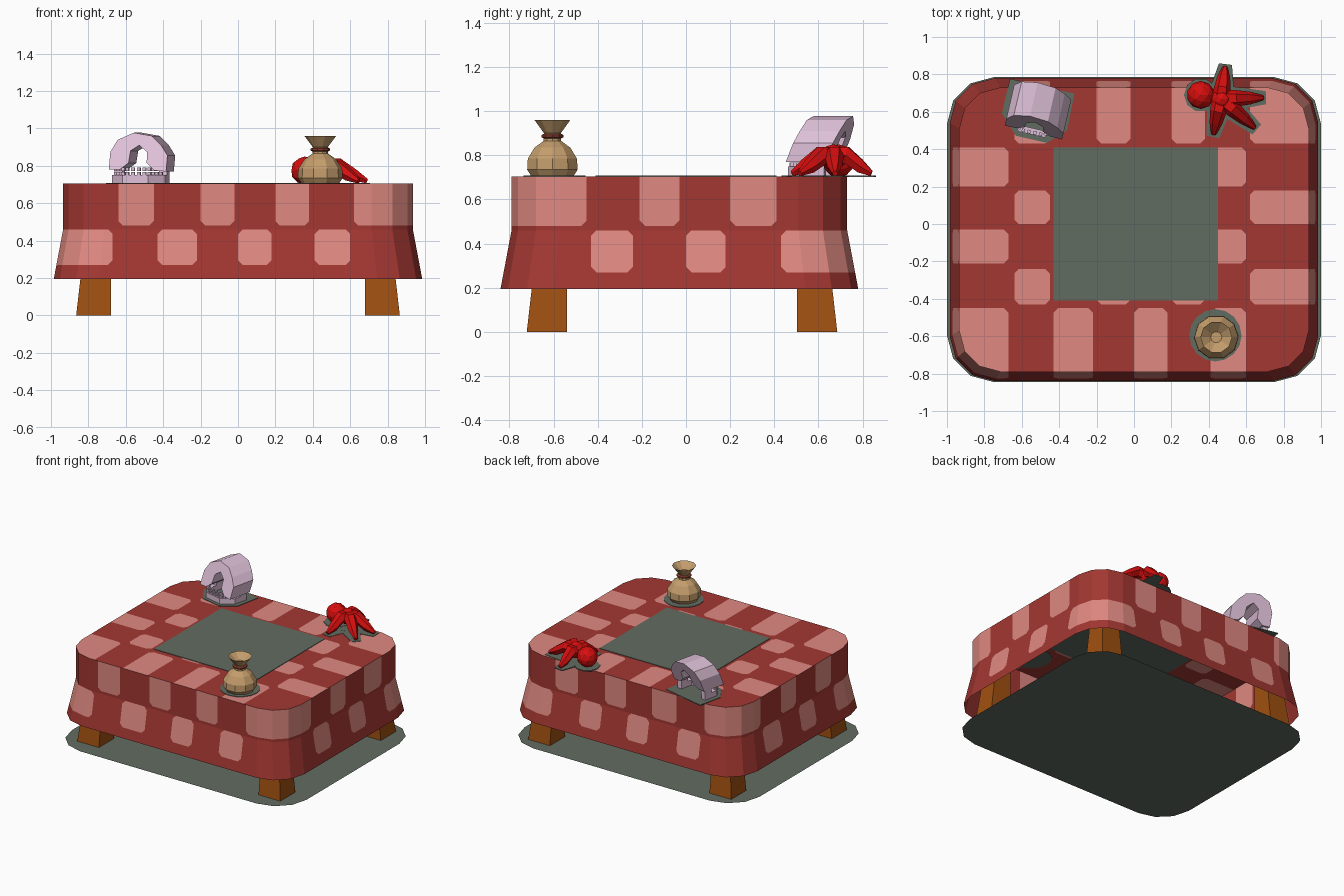
import bpy, bmesh, math
from mathutils import Vector, Matrix

if "Cube" in bpy.data.objects:
    bpy.data.objects.remove(bpy.data.objects["Cube"])


def material(name, r, g, b):
    lin = [((c / 255 + 0.055) / 1.055) ** 2.4 if c > 10 else c / 255 / 12.92 for c in (r, g, b)] + [1]
    m = bpy.data.materials.new(name)
    m.use_nodes = True
    m.diffuse_color = lin
    m.node_tree.nodes["Principled BSDF"].inputs["Base Color"].default_value = lin
    return m


cloth_red = material("cloth red", 163, 55, 50)
cloth_pink = material("cloth pink", 224, 137, 129)
shade_grey = material("shade grey", 97, 108, 97)
wood = material("wood brown", 160, 80, 16)
sack_tan = material("sack tan", 196, 157, 108)
cord = material("cord rust", 138, 62, 44)
bone = material("bone lilac", 222, 192, 216)
creature_red = material("creature red", 215, 14, 14)


def finish(bm, name, *mats, matrix=None, recalc=True):
    if recalc:
        bmesh.ops.recalc_face_normals(bm, faces=bm.faces[:])
    me = bpy.data.meshes.new(name)
    bm.to_mesh(me)
    bm.free()
    for m in mats:
        me.materials.append(m)
    ob = bpy.data.objects.new(name, me)
    if matrix:
        ob.matrix_world = matrix
    bpy.context.scene.collection.objects.link(ob)
    return ob


def loft(bm, rings, caps=(True, True)):
    """Join equal-length rings of points with quads."""
    rows = [[bm.verts.new(p) for p in ring] for ring in rings]
    n = len(rows[0])
    for a, b in zip(rows, rows[1:]):
        for i in range(n):
            bm.faces.new((a[i], a[(i + 1) % n], b[(i + 1) % n], b[i]))
    if caps[0]:
        bm.faces.new(rows[0][::-1])
    if caps[1]:
        bm.faces.new(rows[-1])


def prism(name, pts, z0, z1, mat, matrix=None):
    bm = bmesh.new()
    loft(bm, [[(x, y, z) for x, y in pts] for z in (z0, z1)])
    return finish(bm, name, mat, matrix=matrix)


def circle(cx, cy, r, n, z=None):
    out = [(cx + r * math.cos(t * math.tau / n), cy + r * math.sin(t * math.tau / n)) for t in range(n)]
    return out if z is None else [(x, y, z) for x, y in out]


def rounded_rect(hx, hy, r, cy, z):
    pts = []
    for q, (sx, sy) in enumerate(((1, 1), (-1, 1), (-1, -1), (1, -1))):
        for s in range(4):
            t = math.radians(90 * q + 30 * s)
            pts.append((sx * (hx - r) + r * math.cos(t), cy + sy * (hy - r) + r * math.sin(t), z))
    return pts


# Checked cloth: an open shell, cut along the check edges
TOP, MID_Y, ROUND = 0.705, -0.03, 0.025
XS = [(-9, -.67), (-.64, -.45), (-.43, -.22), (-.2, -.02), (0, .18), (.2, .38), (.41, .6), (.62, 9)]
YS = [(-9, -.45), (-.43, -.24), (-.21, -.03), (0, .18), (.2, .41), (.43, 9)]
ZS = [(.48, 9), (.27, .46)]
CELLS = (XS, YS, ZS)


def locate(v, cells):
    return next((i for i, (lo, hi) in enumerate(cells) if lo < v < hi), None)


def nearest_edges(f):
    """Surface axes and closest check edges, or None in a gap."""
    n, c = f.normal, f.calc_center_median()
    axes = (0, 1) if abs(n.z) > 0.9 else (0, 2) if abs(n.y) > abs(n.x) else (1, 2)
    edges = []
    for a in axes:
        i = locate(c[a], CELLS[a])
        if i is None:
            return None
        edges.append(min(CELLS[a][i], key=lambda e: abs(c[a] - e)))
    return axes, edges, [abs(c[a] - e) for a, e in zip(axes, edges)]


def is_light(f):
    near = nearest_edges(f)
    c = f.calc_center_median()
    i, j = locate(c.x, XS), locate(c.y, YS)
    if near is None or i is None or j is None or sum(near[2]) < ROUND:
        return False
    k = 0 if near[0] == (0, 1) else 1 + locate(c.z, ZS)
    return (i + j + k) % 2 == 0


bm = bmesh.new()
loft(bm, [rounded_rect(.985, .81, .24, MID_Y, .195), rounded_rect(.935, .76, .22, MID_Y, .46),
          rounded_rect(.935, .76, .22, MID_Y, TOP)], caps=(False, True))
for axis, cells in enumerate(CELLS):
    no = Vector([float(axis == a) for a in range(3)])
    for lo, hi in cells:
        for cut in (lo, lo + ROUND, hi - ROUND, hi):
            if abs(cut) < 2:
                bmesh.ops.bisect_plane(bm, geom=bm.verts[:] + bm.edges[:] + bm.faces[:], dist=1e-5,
                                       plane_co=no * cut, plane_no=no)
bm.normal_update()
# Clip the corners of each check
for f in bm.faces[:]:
    near = nearest_edges(f)
    if near and len(f.verts) == 4 and max(near[2]) < ROUND:
        axes, edges, _ = near
        vs = list(f.verts)
        a = min(range(4), key=lambda q: sum(abs(vs[q].co[ax] - e) for ax, e in zip(axes, edges)))
        bmesh.utils.face_split(f, vs[a - 1], vs[(a + 1) % 4])
bm.normal_update()
for f in bm.faces:
    f.material_index = int(is_light(f))
finish(bm, "tablecloth", cloth_red, cloth_pink, recalc=False)

# Legs, wider at the foot
for sx, side in ((-1, "right"), (1, "left")):
    for sy, end in ((-1, "front"), (1, "back")):
        bm = bmesh.new()
        rings = []
        for z, grow in ((.001, 0), (.7, .08)):
            x0, x1 = sx * .68, sx * (.865 - grow)
            y0, y1 = MID_Y * .6 + sy * .52, MID_Y * .6 + sy * (.703 - grow)
            rings.append([(x0, y0, z), (x1, y0, z), (x1, y1, z), (x0, y1, z)])
        loft(bm, rings)
        finish(bm, f"{end}_{side}_leg", wood)

# Grey shade plates on the floor and table top
LOW, HIGH = TOP - .003, TOP + .004
bm = bmesh.new()
bm.faces.new([bm.verts.new(p) for p in rounded_rect(1, .815, .25, MID_Y, 0)])
finish(bm, "floor_shade", shade_grey)
prism("centre_shade", [(-.43, -.41), (.45, -.41), (.45, .41), (-.43, .41)], LOW, HIGH, shade_grey)
prism("sack_shade", circle(.435, -.595, .14, 16), LOW, HIGH, shade_grey)

# Tied sack
bm = bmesh.new()
loft(bm, [circle(.44, -.605, r, 10, z) for r, z in
          ((.1, TOP), (.12, .735), (.117, .785), (.085, .835), (.042, .865), (.04, .9), (.085, .96), (.03, .915))])
finish(bm, "sack", sack_tan)
bm = bmesh.new()
loft(bm, [circle(.44, -.605, r, 10, z) for r, z in ((.04, .876), (.052, .882), (.052, .892), (.04, .898))])
finish(bm, "sack_cord", cord)


def ball(name, centre, r, mat):
    bm = bmesh.new()
    bmesh.ops.create_icosphere(bm, subdivisions=2, radius=r, matrix=Matrix.Translation(centre))
    return finish(bm, name, mat)


# Sprawling creature: head, body and bent tapering arms
ball("creature_head", (.357, .69, .775), .075, creature_red)
ball("creature_body", (.47, .667, .79), .06, creature_red)
prism("creature_head_shade", circle(.357, .69, .09, 10), LOW, HIGH, shade_grey)
body = Vector((.465, .67, .79))
for k, (tx, ty) in enumerate(((.487, .84), (.69, .675), (.645, .515), (.425, .48))):
    tip = Vector((tx, ty, .72))
    along = Vector((tx, ty, 0)) - Vector((body.x, body.y, 0))
    side = Vector((-along.y, along.x, 0)).normalized()
    rings = []
    for t, z, r in ((0, .79, .05), (.35, .8, .044), (.7, .752, .034), (1, .718, .013)):
        c = Vector((body.x, body.y, z)) + along * t
        up = Vector((0, 0, 1)) + along.normalized() * .4 * t
        rings.append([c + r * (side * math.cos(a) + up * math.sin(a))
                      for a in (q * math.tau / 6 for q in range(6))])
    bm = bmesh.new()
    loft(bm, rings)
    finish(bm, f"creature_arm_{k + 1}", creature_red)
    d, b = along.normalized(), Vector((body.x, body.y, 0))
    shade = [b - side * .075, b + along + d * .015 - side * .035, b + along + d * .015 + side * .035, b + side * .075]
    # Each plate is slightly thinner so overlapping tops stay clean
    prism(f"creature_arm_shade_{k + 1}", [(p.x, p.y) for p in shade], LOW, HIGH - .0004 * (k + 1), shade_grey)

# Skull: leaning arched cranium, curved jaw and teeth
place = Matrix.Translation((-.52, .6, TOP)) @ Matrix.Rotation(math.radians(-13), 4, 'Z')
arch = [(-.15, .075), (-.15, .17), (-.115, .235), (-.03, .272), (.07, .255), (.125, .205), (.165, .15),
        (.165, .065), (.1, .07), (.055, .11), (.05, .17), (.005, .205), (-.04, .175), (-.045, .11), (-.09, .075)]
bm = bmesh.new()
loft(bm, [[(x, y + .4 * (z - .1), z) for x, z in arch] for y in (-.1, .085)])
finish(bm, "skull_cranium", bone, matrix=place)
outer = [(-.145, .06), (-.145, -.05), (-.07, -.125), (.07, -.125), (.145, -.05), (.145, .06)]
inner = [(x * .72, y * .72 if y < 0 else y) for x, y in reversed(outer)]
prism("skull_jaw", outer + inner, .001, .045, bone, place)
bm = bmesh.new()
for a, b in zip(outer[1:], outer[2:5]):
    for s in range(4):
        t = (s + .5) / 4
        spot = Vector((a[0] + (b[0] - a[0]) * t, a[1] + (b[1] - a[1]) * t, 0)) * .9
        for z, h in ((.052, .02), (.076, .018)):
            bmesh.ops.create_cube(bm, size=1, matrix=Matrix.Translation(spot + Vector((0, 0, z)))
                                  @ Matrix.Diagonal((.018, .018, h, 1)))
finish(bm, "skull_teeth", bone, matrix=place)
for sx, side in ((-1, "right"), (1, "left")):
    x0, x1 = sx * .1, sx * .145
    prism(f"skull_{side}_hinge", [(x0, 0), (x1, 0), (x1, .06), (x0, .06)], .04, .09, bone, place)
prism("skull_shade", [(-.18, .14), (.175, .14), (.18, -.06), (.09, -.15), (-.08, -.15), (-.18, -.05)],
      LOW - TOP, HIGH - TOP, shade_grey, place)
